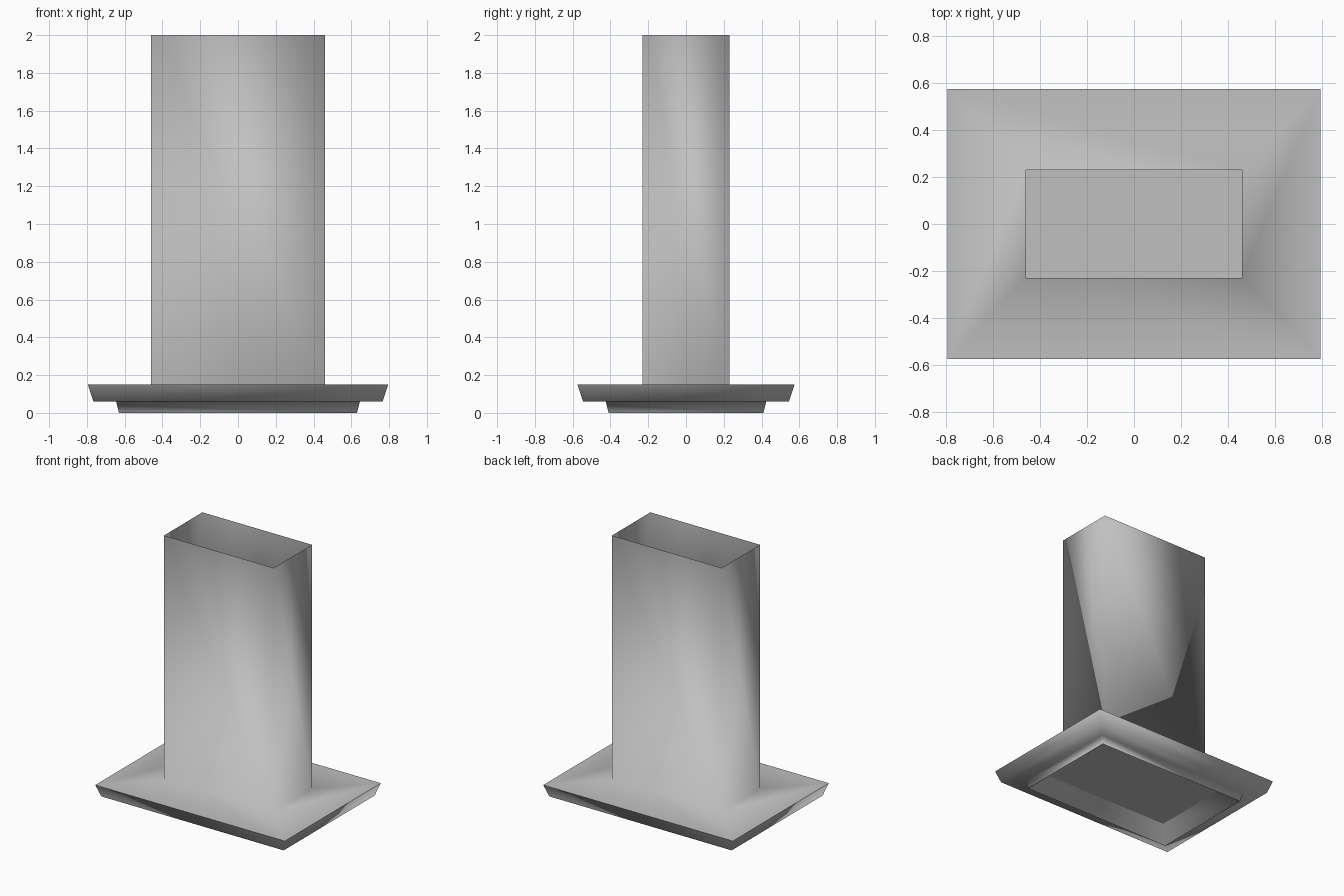
import bpy
import bmesh
import math

cube = bpy.data.objects.get("Cube")
if cube:
    bpy.data.objects.remove(cube, do_unlink=True)

# Brushed grey metal
metal = bpy.data.materials.new("grey metal")
metal.use_nodes = True
colour = (0.53, 0.53, 0.53, 1)
metal.diffuse_color = colour
metal.node_tree.nodes["Principled BSDF"].inputs["Base Color"].default_value = colour


def make_object(name, bm):
    mesh = bpy.data.meshes.new(name)
    bm.to_mesh(mesh)
    bm.free()
    mesh.materials.append(metal)
    ob = bpy.data.objects.new(name, mesh)
    bpy.context.collection.objects.link(ob)
    return ob


def rectangle(bm, hx, hy, z):
    corners = ((-1, -1), (1, -1), (1, 1), (-1, 1))
    return [bm.verts.new((sx * hx, sy * hy, z)) for sx, sy in corners]


# Hood shell: nested rectangles from the open duct down and under the canopy
profile = [
    (0.46, 0.23, 2.0),      # duct top
    (0.46, 0.23, 0.15),     # duct foot
    (0.795, 0.575, 0.15),   # canopy rim, top
    (0.765, 0.545, 0.06),   # canopy rim, bottom
    (0.645, 0.425, 0.06),   # filter lip, top
    (0.63, 0.41, 0.0),      # filter lip, bottom
    (0.52, 0.30, 0.09),     # recess edge
]
bm = bmesh.new()
rings = [rectangle(bm, *row) for row in profile]
for upper, lower in zip(rings, rings[1:]):
    for i in range(4):
        j = (i + 1) % 4
        bm.faces.new((upper[i], lower[i], lower[j], upper[j]))
hood = make_object("hood_shell", bm)

# Soft shading over the right-angled bends, crisp rim and lip
bpy.ops.object.select_all(action="DESELECT")
hood.select_set(True)
bpy.context.view_layer.objects.active = hood
bpy.ops.object.shade_smooth_by_angle(angle=math.radians(95))

# Filter plate closing the recess
bm = bmesh.new()
bm.faces.new(reversed(rectangle(bm, *profile[-1])))
make_object("filter_plate", bm)
